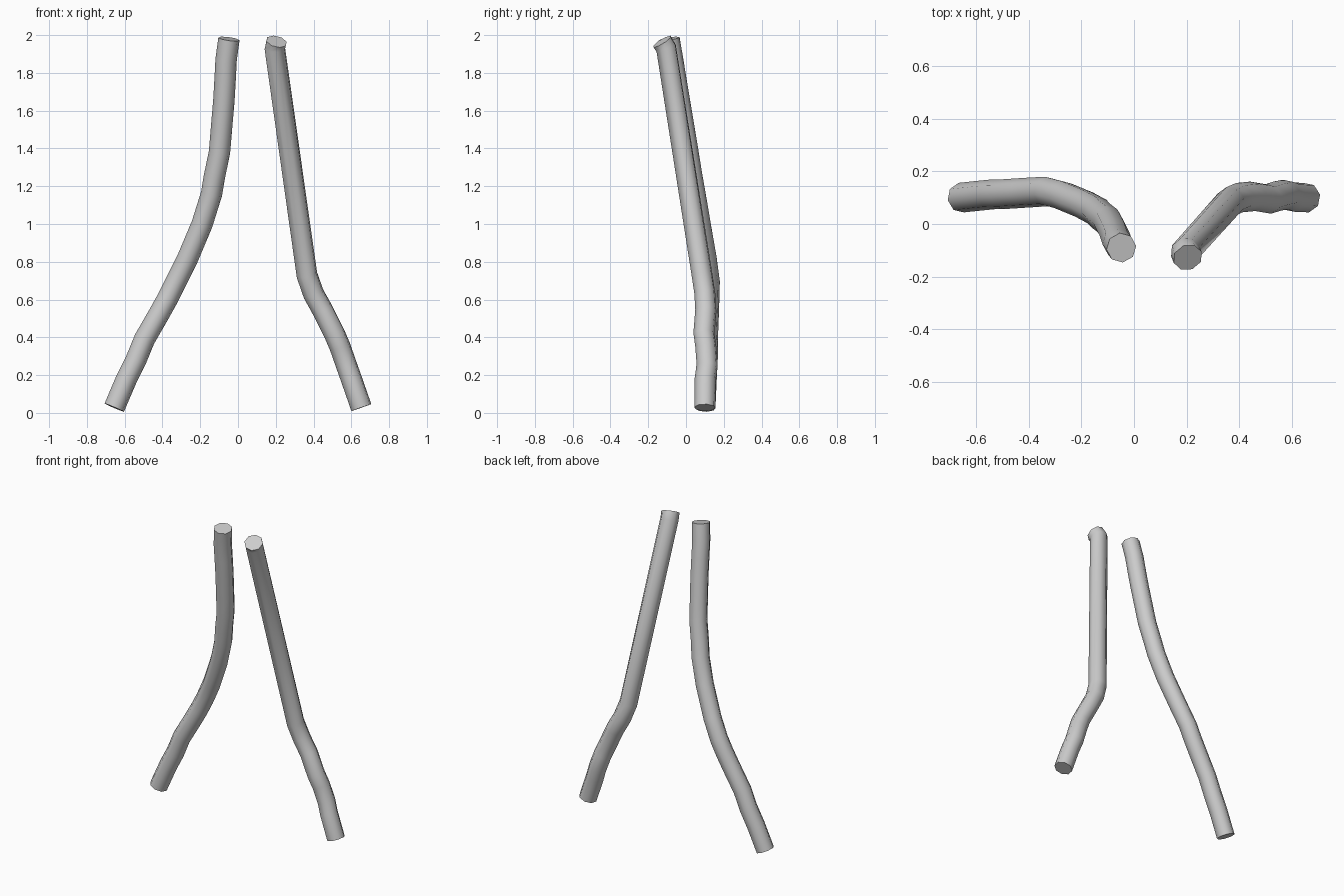
import bpy, bmesh, math
from mathutils import Vector

if "Cube" in bpy.data.objects:
    bpy.data.objects.remove(bpy.data.objects["Cube"])

SIDES = 8
RADIUS = 0.057


def tube(name, points):
    """Capped eight-sided tube following a list of centre points."""
    pts = [Vector(p) for p in points]
    bm = bmesh.new()
    rings = []
    last = len(pts) - 1
    side = Vector((1, 0, 0))
    for i, p in enumerate(pts):
        a = (pts[i] - pts[i - 1]).normalized() if i > 0 else Vector()
        b = (pts[i + 1] - pts[i]).normalized() if i < last else Vector()
        t = (a + b).normalized()
        side = (side - t * side.dot(t)).normalized()
        up = t.cross(side)
        ring = []
        for k in range(SIDES):
            ang = 2 * math.pi * (k + 0.25) / SIDES
            ring.append(bm.verts.new(p + RADIUS * (side * math.cos(ang) + up * math.sin(ang))))
        rings.append(ring)
    for r0, r1 in zip(rings, rings[1:]):
        for k in range(SIDES):
            n = (k + 1) % SIDES
            bm.faces.new((r0[k], r0[n], r1[n], r1[k]))
    bm.faces.new(rings[0][::-1])
    bm.faces.new(rings[-1])
    bmesh.ops.recalc_face_normals(bm, faces=bm.faces[:])
    mesh = bpy.data.meshes.new(name)
    bm.to_mesh(mesh)
    bm.free()
    obj = bpy.data.objects.new(name, mesh)
    bpy.context.collection.objects.link(obj)
    bpy.ops.object.select_all(action='DESELECT')
    obj.select_set(True)
    bpy.context.view_layer.objects.active = obj
    bpy.ops.object.shade_smooth_by_angle(angle=math.radians(50))
    return obj


# Left bent pole, bottom to top
tube("left_pole", [
    (-0.655, 0.10, 0.028), (-0.59, 0.107, 0.18), (-0.54, 0.112, 0.28),
    (-0.495, 0.113, 0.39), (-0.42, 0.118, 0.52), (-0.37, 0.121, 0.61),
    (-0.33, 0.123, 0.69), (-0.27, 0.107, 0.81), (-0.19, 0.074, 1.00),
    (-0.14, 0.047, 1.16), (-0.125, 0.031, 1.25), (-0.098, 0.010, 1.38),
    (-0.088, -0.010, 1.50), (-0.075, -0.035, 1.65), (-0.068, -0.055, 1.77),
    (-0.063, -0.071, 1.87), (-0.048, -0.090, 1.98)])

# Right bent pole, bottom to top
tube("right_pole", [
    (0.653, 0.10, 0.028), (0.60, 0.102, 0.18), (0.575, 0.112, 0.25),
    (0.54, 0.105, 0.35), (0.51, 0.095, 0.42), (0.45, 0.105, 0.54),
    (0.40, 0.100, 0.63), (0.365, 0.085, 0.73),
    (0.195, -0.105, 1.93), (0.204, -0.127, 1.966)])
